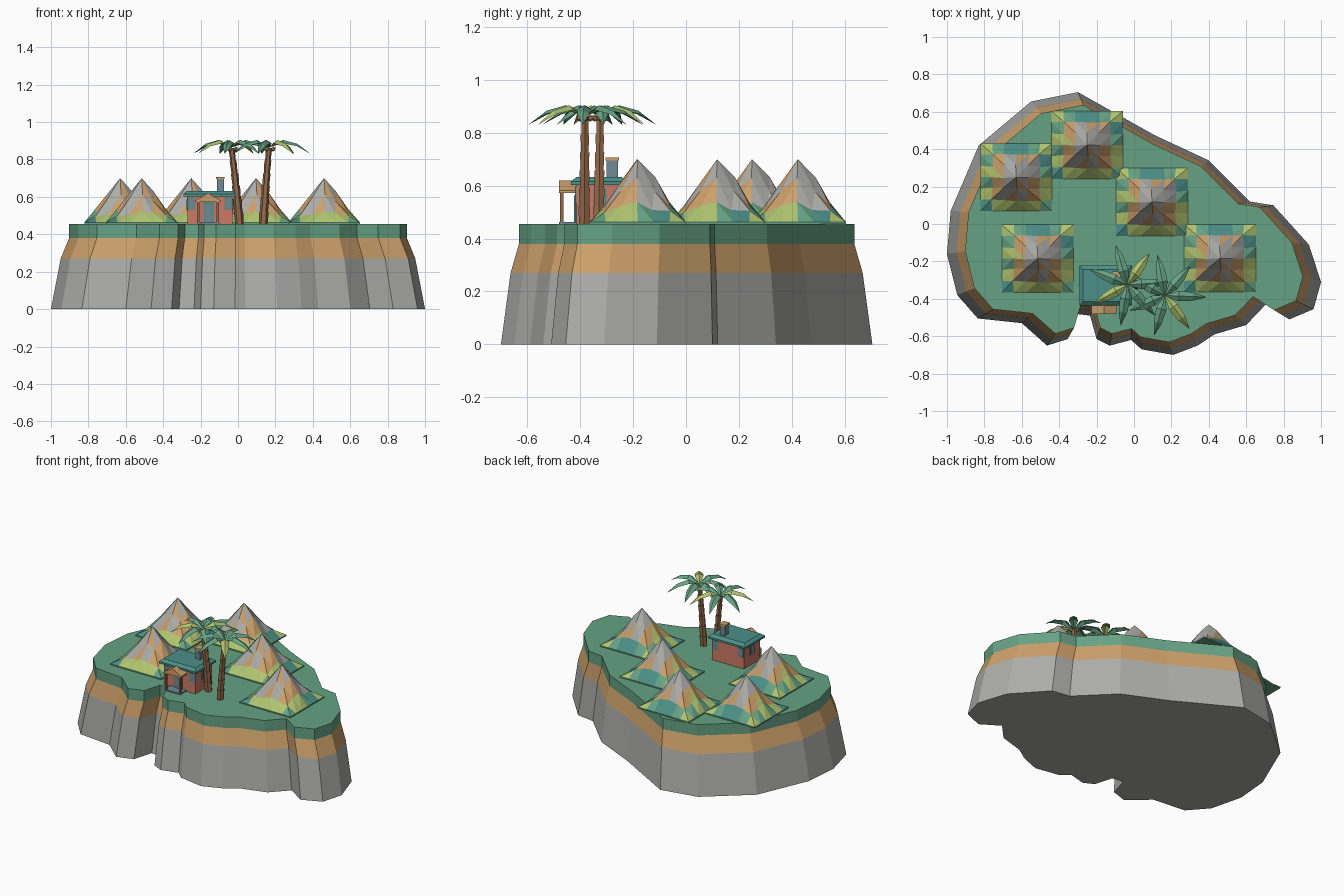
import bpy, bmesh, math, random
from mathutils import Vector

if "Cube" in bpy.data.objects:
    bpy.data.objects.remove(bpy.data.objects["Cube"])


def srgb(r, g, b):
    return tuple(((c / 255 + 0.055) / 1.055) ** 2.4 for c in (r, g, b)) + (1,)


COLOURS = {
    "grass": srgb(102, 162, 132), "sand": srgb(204, 160, 106), "rock": srgb(172, 172, 169),
    "lime": srgb(176, 196, 112), "teal": srgb(76, 144, 136), "wood": srgb(150, 107, 74),
    "brick": srgb(204, 122, 102), "slate": srgb(112, 138, 148)}
MATS = {}
for key, col in COLOURS.items():
    MATS[key] = bpy.data.materials.new(key)
    MATS[key].diffuse_color = col


def make(name, verts, faces, mats, idx=None, fix=True):
    me = bpy.data.meshes.new(name)
    me.from_pydata([tuple(v) for v in verts], [], faces)
    for m in mats:
        me.materials.append(MATS[m])
    if idx:
        me.polygons.foreach_set("material_index", idx)
    if fix:
        bm = bmesh.new()
        bm.from_mesh(me)
        bmesh.ops.recalc_face_normals(bm, faces=bm.faces)
        bm.to_mesh(me)
        bm.free()
    ob = bpy.data.objects.new(name, me)
    bpy.context.collection.objects.link(ob)
    return ob


def loft(name, rings, mats, band=None):
    """Skin equal-length rings and cap both ends; band gives a material per strip."""
    n = len(rings[0])
    verts = [v for r in rings for v in r]
    faces, idx = [], []
    for k in range(len(rings) - 1):
        for i in range(n):
            j = (i + 1) % n
            faces.append((k * n + i, k * n + j, (k + 1) * n + j, (k + 1) * n + i))
            idx.append(band[k] if band else 0)
    faces += [tuple(range(n))[::-1], tuple(range(len(verts) - n, len(verts)))]
    idx += [band[0], band[-1]] if band else [0, 0]
    return make(name, verts, faces, mats, idx)


def box(name, x, y, z, mat, inset=0.0):
    def ring(h, d):
        return [(x[0] + d, y[0] + d, h), (x[1] - d, y[0] + d, h),
                (x[1] - d, y[1] - d, h), (x[0] + d, y[1] - d, h)]
    return loft(name, [ring(z[0], 0), ring(z[1], inset)], [mat])


# Island: one coastline, shrinking upwards through rock, sand and grass bands
COAST = [(-.30, .705), (-.55, .655), (-.83, .42), (-.98, .07), (-1, -.16), (-.945, -.38),
         (-.835, -.505), (-.60, -.53), (-.465, -.65), (-.355, -.615), (-.315, -.48),
         (-.235, -.49), (-.20, -.615), (-.13, -.65), (-.015, -.62), (.04, -.67),
         (.21, -.70), (.34, -.65), (.43, -.59), (.60, -.54), (.705, -.43), (.83, -.51),
         (.96, -.455), (1, -.31), (.935, -.11), (.745, .10), (.62, .12), (.40, .34),
         (.11, .475)]
LEVELS = [(0, 1), (.27, .948), (.38, .903), (.455, .903)]
loft("island", [[(x * s, y * s, z) for x, y in COAST] for z, s in LEVELS],
     ["rock", "sand", "grass"], [0, 1, 2])


# Mountains: a tiled square patch rising to a faceted peak, shared by five copies
def mountain_mesh():
    random.seed(7)
    n, top = 6, {0: .70, 1: .625, 2: .535, 3: .463}
    verts, faces, idx = [], [], []
    for j in range(n + 1):
        for i in range(n + 1):
            a, b = abs(i - 3), abs(j - 3)
            ring = max(a, b)
            z, dx, dy = top[ring], 0, 0
            if 0 < ring < 3:
                z += -.035 * min(a, b) / ring + random.uniform(-.014, .014)
                dx, dy = random.uniform(-.007, .007), random.uniform(-.007, .007)
            verts.append(((i - 3) * .064 + dx, (j - 3) * .0605 + dy, z))
    for j in range(n):
        for i in range(n):
            q = [j * 7 + i, j * 7 + i + 1, (j + 1) * 7 + i + 1, (j + 1) * 7 + i]
            if (i < 3) == (j < 3):
                tris = [(q[0], q[1], q[2]), (q[0], q[2], q[3])]
            else:
                tris = [(q[0], q[1], q[3]), (q[1], q[2], q[3])]
            ring = max(abs(i - 2.5), abs(j - 2.5))
            tile = random.choice([2, 2, 3, 3, 4])
            for t in tris:
                faces.append(t)
                if ring > 2:        # grassy border tiles
                    idx.append(tile)
                elif ring > 1:      # sandy lower slopes
                    idx.append(random.choice([0, 0, 0, 1, 1, 3]))
                else:               # rocky peak with one sandy corner
                    idx.append(1 if i == 3 and j == 2 and t[0] == q[0] else 0)
    # Thin base under the patch
    rim = [0, 6, 48, 42]
    base = len(verts)
    verts += [(verts[r][0], verts[r][1], .455) for r in rim]
    faces.append((base + 3, base + 2, base + 1, base))
    idx.append(2)
    for k, edge in enumerate([range(0, 7), range(6, 49, 7), range(48, 41, -1), range(42, -1, -7)]):
        faces.append((base + k, base + (k + 1) % 4) + tuple(reversed(list(edge))))
        idx.append(2)
    return make("mountain", verts, faces, ["rock", "sand", "grass", "lime", "teal"], idx)


PEAKS = [(-.63, .25), (-.25, .423), (.096, .118), (-.515, -.185), (.46, -.183)]
first = mountain_mesh()
first.location = (*PEAKS[0], 0)
for k, p in enumerate(PEAKS[1:], 2):
    ob = bpy.data.objects.new(f"mountain_{k}", first.data)
    ob.location = (*p, 0)
    bpy.context.collection.objects.link(ob)

# House: walls, low hipped roof and chimney
box("house_walls", (-.27, -.03), (-.415, -.24), (.453, .61), "brick")
box("roof_eaves", (-.292, -.012), (-.435, -.222), (.603, .616), "teal")
box("roof_top", (-.292, -.012), (-.435, -.222), (.616, .632), "teal", .02)
box("chimney", (-.112, -.076), (-.30, -.258), (.60, .695), "slate")
box("chimney_cap", (-.117, -.071), (-.305, -.253), (.695, .707), "sand")

# Door and windows as thin plates
box("door_frame", (-.185, -.127), (-.420, -.414), (.455, .572), "teal")
box("door", (-.178, -.134), (-.423, -.415), (.455, .563), "slate")
for x in (-.248, -.052):
    for tag, y in (("front", -.416), ("back", -.239)):
        box(f"{tag}_window_frame", (x - .019, x + .019), (y - .003, y + .003), (.532, .597), "teal")
        box(f"{tag}_window", (x - .014, x + .014), (y - .0045, y + .0045), (.538, .591), "slate")
for x in (-.271, -.029):
    box("side_window_frame", (x - .003, x + .003), (-.35, -.30), (.525, .59), "teal")
    box("side_window", (x - .0045, x + .0045), (-.344, -.306), (.531, .584), "slate")

# Porch: gabled canopy, posts and step
GABLE = [(-.226, .572), (-.094, .572), (-.094, .582), (-.16, .620), (-.226, .582)]
loft("porch_canopy", [[(x, y, z) for x, z in GABLE] for y in (-.48, -.414)], ["sand"])
for x in (-.212, -.108):
    box("porch_post", (x - .006, x + .006), (-.476, -.464), (.453, .574), "wood")
box("porch_step", (-.22, -.10), (-.48, -.414), (.453, .463), "slate")


# Palms: leaning trunk of flared segments, nuts and a crown of folded fronds
def palm(name, foot, head, turn, limes):
    foot, head = Vector(foot), Vector(head)
    rings, segs = [], 6
    for k in range(segs):
        for t, w in ((k, 0), (k + 1, .004)):
            f = t / segs
            c = foot.lerp(head, f)
            c.x += (head.x - foot.x) * .25 * (f * f - f)
            r = .023 - .010 * f + w
            rings.append([(c.x + r * math.cos(a * math.pi / 3),
                           c.y + r * math.sin(a * math.pi / 3), c.z) for a in range(6)])
    loft(name + "_trunk", rings, ["wood"])
    for k in range(3):
        a = turn + k * 2.09
        x, y, z = head.x + .022 * math.cos(a), head.y + .022 * math.sin(a), head.z - .006
        bm = bmesh.new()
        bmesh.ops.create_icosphere(bm, subdivisions=1, radius=.014)
        bmesh.ops.translate(bm, verts=bm.verts, vec=(x, y, z))
        me = bpy.data.meshes.new(name + "_nut")
        bm.to_mesh(me)
        bm.free()
        me.materials.append(MATS["sand"])
        bpy.context.collection.objects.link(bpy.data.objects.new(name + "_nut", me))
    stations = [(0, .005, .003), (.075, .042, .028), (.15, .022, .022), (.22, -.03, .001)]
    verts, faces, idx = [], [], []
    for k in range(7):
        a = turn + k * math.tau / 7
        out, side = Vector((math.cos(a), math.sin(a), 0)), Vector((-math.sin(a), math.cos(a), 0))
        size = 1 - .07 * (k % 3 == 1)
        for s, (r, z, w) in enumerate(stations):
            c = head + out * r * size + Vector((0, 0, z))
            drop = Vector((0, 0, .6 * w))
            b = len(verts)
            verts += [c - side * w - drop, c, c + side * w - drop]
            if s:
                faces += [(b - 3, b, b + 1, b - 2), (b - 2, b + 1, b + 2, b - 1)]
                idx += [int(k in limes)] * 2
    make(name + "_fronds", verts, faces, ["grass", "lime"], idx, fix=False)


palm("left_palm", (.008, -.33, .453), (-.035, -.325, .862), .06, (1, 4))
palm("right_palm", (.135, -.385, .453), (.166, -.382, .862), -.04, (6,))

for m in bpy.data.materials:
    if m.users and not m.is_grease_pencil:
        m.use_nodes = True
        m.node_tree.nodes["Principled BSDF"].inputs["Base Color"].default_value = m.diffuse_color
